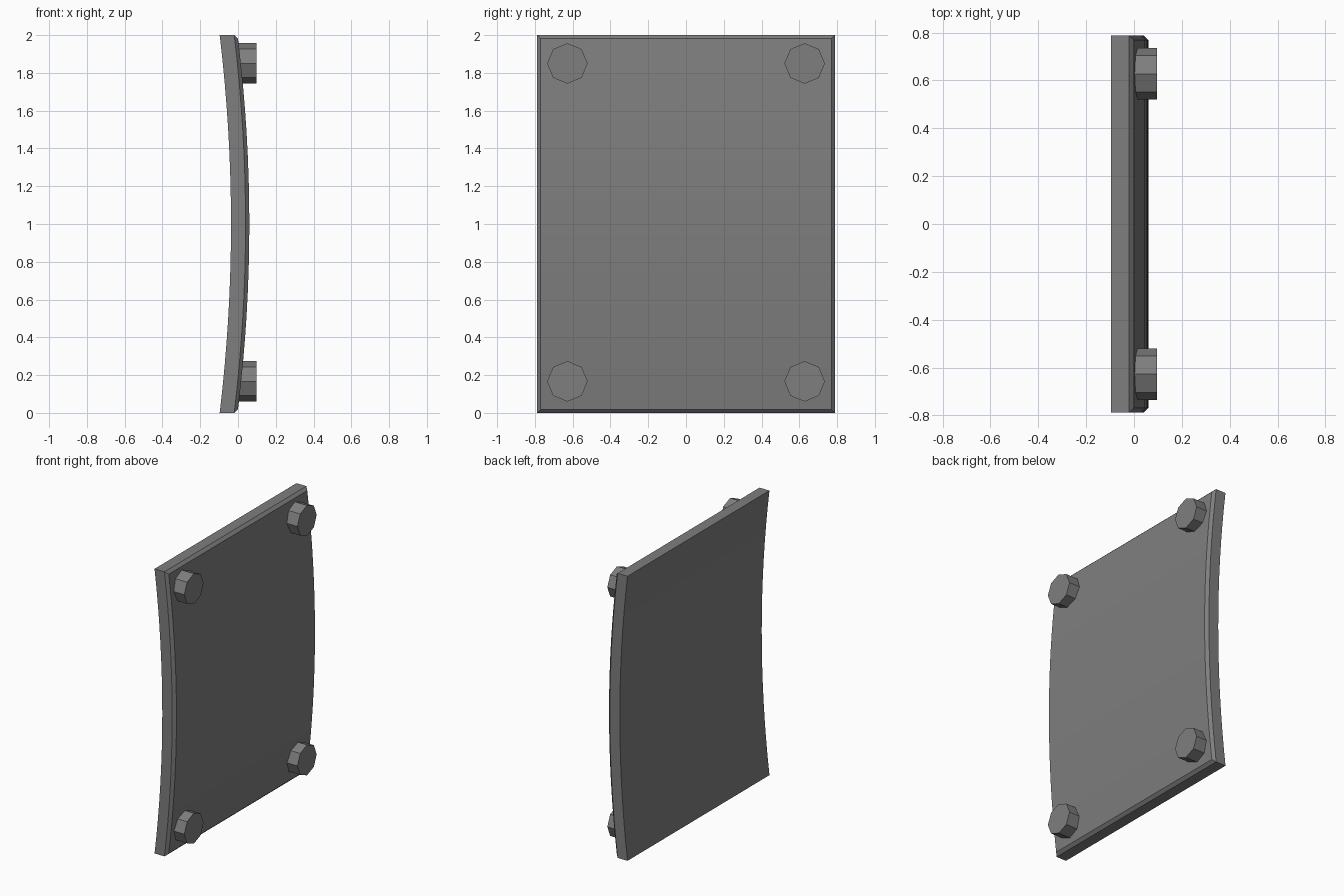
import bpy
import bmesh
from math import pi, radians
from mathutils import Matrix

if "Cube" in bpy.data.objects:
    bpy.data.objects.remove(bpy.data.objects["Cube"])

metal = bpy.data.materials.new("grey metal")
metal.use_nodes = True
GREY = (0.21, 0.21, 0.21, 1)
metal.diffuse_color = GREY
metal.node_tree.nodes["Principled BSDF"].inputs["Base Color"].default_value = GREY


def add_object(name, bm):
    bmesh.ops.recalc_face_normals(bm, faces=bm.faces)
    mesh = bpy.data.meshes.new(name)
    bm.to_mesh(mesh)
    bm.free()
    mesh.materials.append(metal)
    obj = bpy.data.objects.new(name, mesh)
    bpy.context.collection.objects.link(obj)
    return obj


# Bowed panel: back, rim and inset front layers, bent along the height
HALF_WIDTH, SEGMENTS, BOW, INSET = 0.788, 16, 0.06, 0.019
bm = bmesh.new()
layers = []
for depth, inset in ((0, 0), (0.077, 0), (0.097, INSET)):
    rows = []
    for i in range(SEGMENTS + 1):
        t = 2 * i / SEGMENTS - 1
        x = -0.097 + depth + BOW * (1 - t * t)
        z = 1 + t * (1 - inset)
        rows.append([bm.verts.new((x, s * (HALF_WIDTH - inset), z)) for s in (-1, 1)])
    layers.append(rows)

for rows in (layers[0], layers[2]):
    for a, b in zip(rows, rows[1:]):
        bm.faces.new((a[0], a[1], b[1], b[0]))
for low, high in zip(layers, layers[1:]):
    for side in (0, 1):
        for i in range(SEGMENTS):
            bm.faces.new((low[i][side], low[i + 1][side],
                          high[i + 1][side], high[i][side]))
    for end in (0, -1):
        bm.faces.new((low[end][0], low[end][1], high[end][1], high[end][0]))
panel = add_object("curved_panel", bm)
bpy.context.view_layer.objects.active = panel
panel.select_set(True)
bpy.ops.object.shade_smooth_by_angle(angle=radians(20))

# Eight-sided bolt heads near the corners
for level, z in (("lower", 0.167), ("upper", 1.85)):
    for side, y in (("front", -0.628), ("back", 0.628)):
        bm = bmesh.new()
        bmesh.ops.create_cone(
            bm, cap_ends=True, segments=8, radius1=0.107, radius2=0.107, depth=0.1,
            matrix=Matrix.Translation((0.047, y, z)) @ Matrix.Rotation(pi / 2, 4, "Y"))
        add_object(f"{level}_{side}_bolt", bm)
